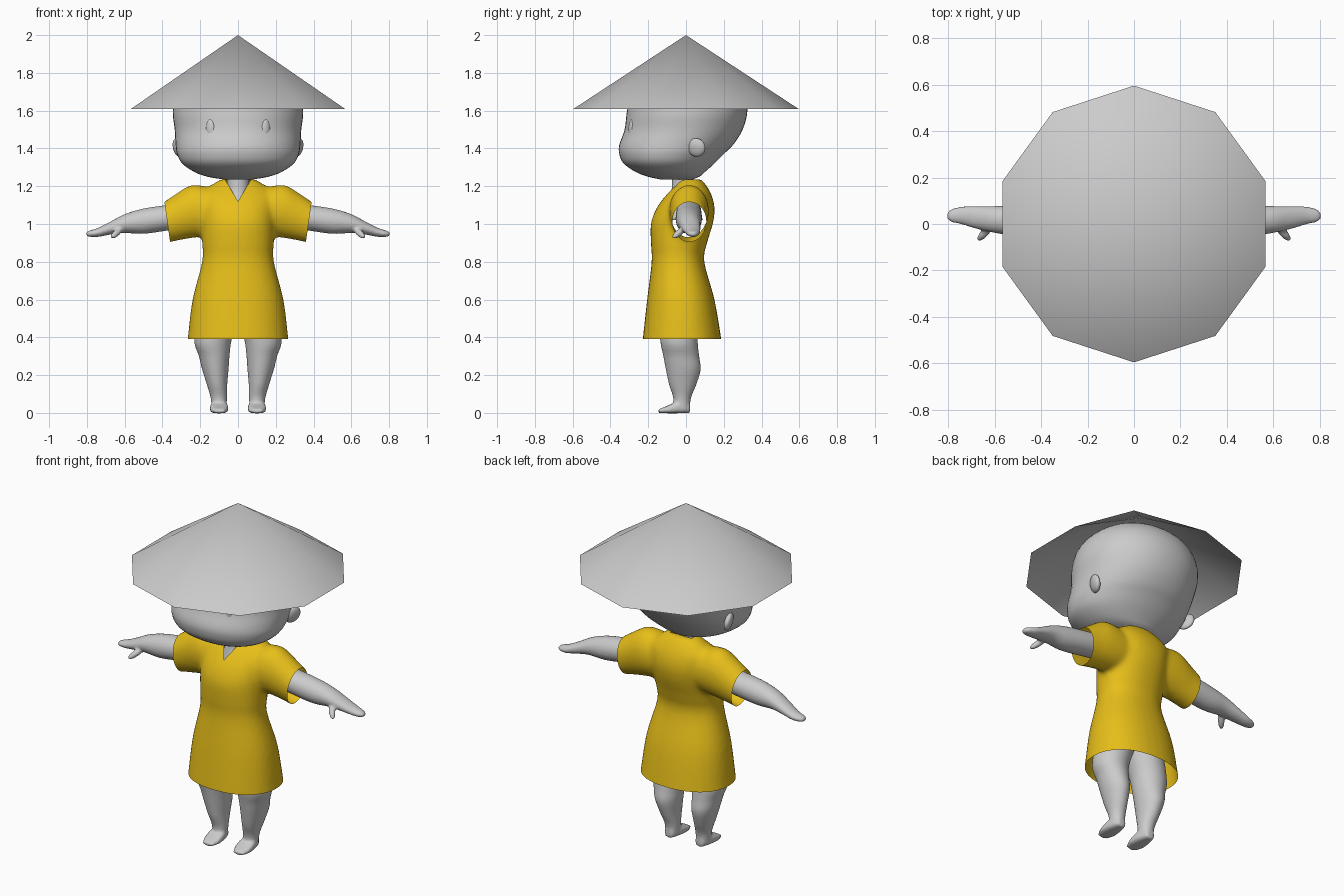
import bpy, bmesh
from math import sin, cos, pi, radians
from mathutils import Matrix, Vector, Euler

if "Cube" in bpy.data.objects:
    bpy.data.objects.remove(bpy.data.objects["Cube"])

AXES = {'x': (1, 2, 0), 'y': (0, 2, 1), 'z': (0, 1, 2)}  # (a, b, along)


def spline(rows, steps=4):
    """Catmull-Rom interpolation through rows of numbers."""
    out = []
    for i in range(len(rows) - 1):
        p0, p1 = rows[max(i - 1, 0)], rows[i]
        p2, p3 = rows[i + 1], rows[min(i + 2, len(rows) - 1)]
        for k in range(steps):
            t = k / steps
            out.append([0.5 * (2 * b + (c - a) * t + (2 * a - 5 * b + 4 * c - d) * t * t
                               + (3 * b - a - 3 * c + d) * t ** 3)
                        for a, b, c, d in zip(p0, p1, p2, p3)])
    return out + [list(rows[-1])]


def loft(bm, axis, rows, side=1, power=2.0, n=32):
    """Closed skin over rounded rings given as (t, a0, a1, b0, b1)."""
    ia, ib, it = AXES[axis]
    rings = []
    for t, a0, a1, b0, b1 in spline(rows):
        ring = []
        for k in range(n):
            c, s = cos(2 * pi * k / n), sin(2 * pi * k / n)
            c = abs(c) ** (2 / power) * (1 if c > 0 else -1)
            s = abs(s) ** (2 / power) * (1 if s > 0 else -1)
            p = [0, 0, 0]
            p[ia] = (a0 + a1) / 2 + (a1 - a0) / 2 * c
            p[ib] = (b0 + b1) / 2 + (b1 - b0) / 2 * s
            p[it] = t
            p[0] *= side
            ring.append(bm.verts.new(p))
        rings.append(ring)
    faces = [bm.faces.new((r[k], r[(k + 1) % n], q[(k + 1) % n], q[k]))
             for r, q in zip(rings, rings[1:]) for k in range(n)]
    faces += [bm.faces.new(rings[0]), bm.faces.new(rings[-1])]
    bmesh.ops.recalc_face_normals(bm, faces=faces)


def ball(bm, loc, size, rot):
    m = Matrix.Translation(loc) @ rot.to_matrix().to_4x4() @ Matrix.Diagonal((*size, 1))
    bmesh.ops.create_uvsphere(bm, u_segments=20, v_segments=12, radius=1, matrix=m)


def finish(name, bm):
    me = bpy.data.meshes.new(name)
    bm.to_mesh(me)
    bm.free()
    me.shade_smooth()
    ob = bpy.data.objects.new(name, me)
    bpy.context.collection.objects.link(ob)
    return ob


def fuse(ob, voxel, smooth):
    """Merge overlapping skins into one soft surface."""
    r = ob.modifiers.new("merge", 'REMESH')
    r.mode, r.voxel_size, r.use_smooth_shade = 'VOXEL', voxel, True
    s = ob.modifiers.new("soften", 'SMOOTH')
    s.factor, s.iterations = 0.5, smooth
    dg = bpy.context.evaluated_depsgraph_get()
    me = bpy.data.meshes.new_from_object(ob.evaluated_get(dg))
    ob.modifiers.clear()
    ob.data = me
    me.shade_smooth()


# Hat: ten-sided open cone
bm = bmesh.new()
tip = bm.verts.new((0, 0, 2))
rim = [bm.verts.new((0.595 * cos(pi / 2 + pi * k / 5), 0.595 * sin(pi / 2 + pi * k / 5), 1.61))
       for k in range(10)]
for k in range(10):
    bm.faces.new((tip, rim[k], rim[(k + 1) % 10]))
finish("hat", bm)

# Head: (z, half width, front y, back y)
head = [(1.235, .07, -.13, .03), (1.25, .16, -.20, .07), (1.275, .23, -.265, .10),
        (1.32, .295, -.33, .15), (1.37, .322, -.353, .20), (1.42, .33, -.353, .25),
        (1.50, .335, -.325, .30), (1.60, .345, -.312, .325), (1.70, .32, -.285, .305),
        (1.78, .245, -.215, .24), (1.835, .13, -.11, .13), (1.85, .02, -.01, .03)]
bm = bmesh.new()
loft(bm, 'z', [(z, -w, w, f, b) for z, w, f, b in head], n=48, power=2.1)
finish("head", bm)

# Eyes and ears
eyes, ears = bmesh.new(), bmesh.new()
for s in (1, -1):
    ball(eyes, (s * .145, -.285, 1.50), (.027, .018, .056), Euler((0, 0, s * radians(25))))
    ball(ears, (s * .318, .055, 1.405), (.022, .05, .05), Euler((0, s * radians(12), -s * radians(20))))
finish("eyes", eyes)
finish("ears", ears)

# Neck
bm = bmesh.new()
loft(bm, 'z', [(1.02, -.10, .10, -.11, .09), (1.12, -.07, .07, -.09, .05),
               (1.19, -.058, .058, -.075, .04), (1.28, -.06, .06, -.075, .04)])
finish("neck", bm)

# Arms with mitten hand and thumb
bm = bmesh.new()
arm = [(.12, -.05, .08, 1.0, 1.14), (.36, -.055, .085, .967, 1.103), (.5, -.052, .082, .948, 1.082),
       (.6, -.038, .077, .952, 1.052), (.68, -.02, .077, .943, 1.01), (.74, -.002, .075, .932, .98),
       (.785, .008, .064, .932, .965), (.803, .022, .048, .938, .957)]
thumb = Vector((.05, -.055, -.045))
for s in (1, -1):
    loft(bm, 'x', arm, s)
    d = Vector((s * thumb.x, thumb.y, thumb.z))
    ball(bm, (s * .642, -.038, .953), (.018, .018, .052), d.to_track_quat('Z', 'Y'))
fuse(finish("arms", bm), .008, 3)

# Legs with feet
bm = bmesh.new()
leg = [(.015, .062, .14, -.07, .02), (.08, .058, .145, -.068, .027), (.15, .057, .165, -.09, .055),
       (.23, .05, .19, -.107, .078), (.30, .045, .207, -.12, .07), (.39, .033, .232, -.137, .062),
       (.55, -.01, .2, -.14, .07), (.75, -.01, .14, -.12, .06)]
foot = [(.022, .075, .125, 0, .05), (-.04, .055, .145, -.002, .06),
        (-.10, .053, .147, -.002, .037), (-.145, .07, .13, 0, .02)]
for s in (1, -1):
    loft(bm, 'z', leg, s)
    loft(bm, 'y', foot, s, power=3)
fuse(finish("legs", bm), .008, 3)

# Dress: torso (z, half width, front y, back y) fused with sleeves
torso = [(.32, .275, -.235, .195), (.39, .267, -.229, .187), (.6, .241, -.206, .151),
         (.8, .19, -.182, .097), (.9, .19, -.186, .112), (1.0, .195, -.186, .142),
         (1.08, .20, -.158, .152), (1.15, .20, -.108, .137), (1.2, .15, -.06, .11),
         (1.237, .09, -.03, .08)]
sleeve = [(.05, -.07, .11, .95, 1.18), (.17, -.09, .12, .935, 1.20), (.25, -.085, .12, .925, 1.205),
          (.32, -.077, .112, .912, 1.165), (.39, -.072, .108, .897, 1.118), (.45, -.07, .105, .88, 1.08)]
bm = bmesh.new()
loft(bm, 'z', [(z, -w, w, f, b) for z, w, f, b in torso], power=2.2)
for s in (1, -1):
    loft(bm, 'x', sleeve, s)
dress = finish("dress", bm)
fuse(dress, .014, 6)

# Trim hem and sleeves open, then cut the V neckline
bm = bmesh.new()
bm.from_mesh(dress.data)
for co, no in (((0, 0, .39), (0, 0, -1)), ((.39, 0, 1.12), (1, 0, -.142)), ((-.39, 0, 1.12), (-1, 0, -.142))):
    bmesh.ops.bisect_plane(bm, geom=bm.verts[:] + bm.edges[:] + bm.faces[:],
                           plane_co=co, plane_no=no, clear_outer=True)
for s in (1, -1):
    fs = [f for f in bm.faces if f.calc_center_median().z > 1.09 and f.calc_center_median().y < .06]
    geom = fs + list({e for f in fs for e in f.edges}) + list({v for f in fs for v in f.verts})
    bmesh.ops.bisect_plane(bm, geom=geom, plane_co=(0, 0, 1.12), plane_no=(s, 0, -.6))
cut = [f for f in bm.faces for c in [f.calc_center_median()]
       if c.z > 1.12 and c.y < .045 and abs(c.x) < (c.z - 1.12) * .6]
bmesh.ops.delete(bm, geom=cut, context='FACES')
bm.to_mesh(dress.data)
bm.free()
dress.data.shade_smooth()
mat = bpy.data.materials.new("yellow cloth")
mat.diffuse_color = (.8, .52, .01, 1)
mat.use_nodes = True
mat.node_tree.nodes["Principled BSDF"].inputs["Base Color"].default_value = mat.diffuse_color
dress.data.materials.clear()
dress.data.materials.append(mat)
